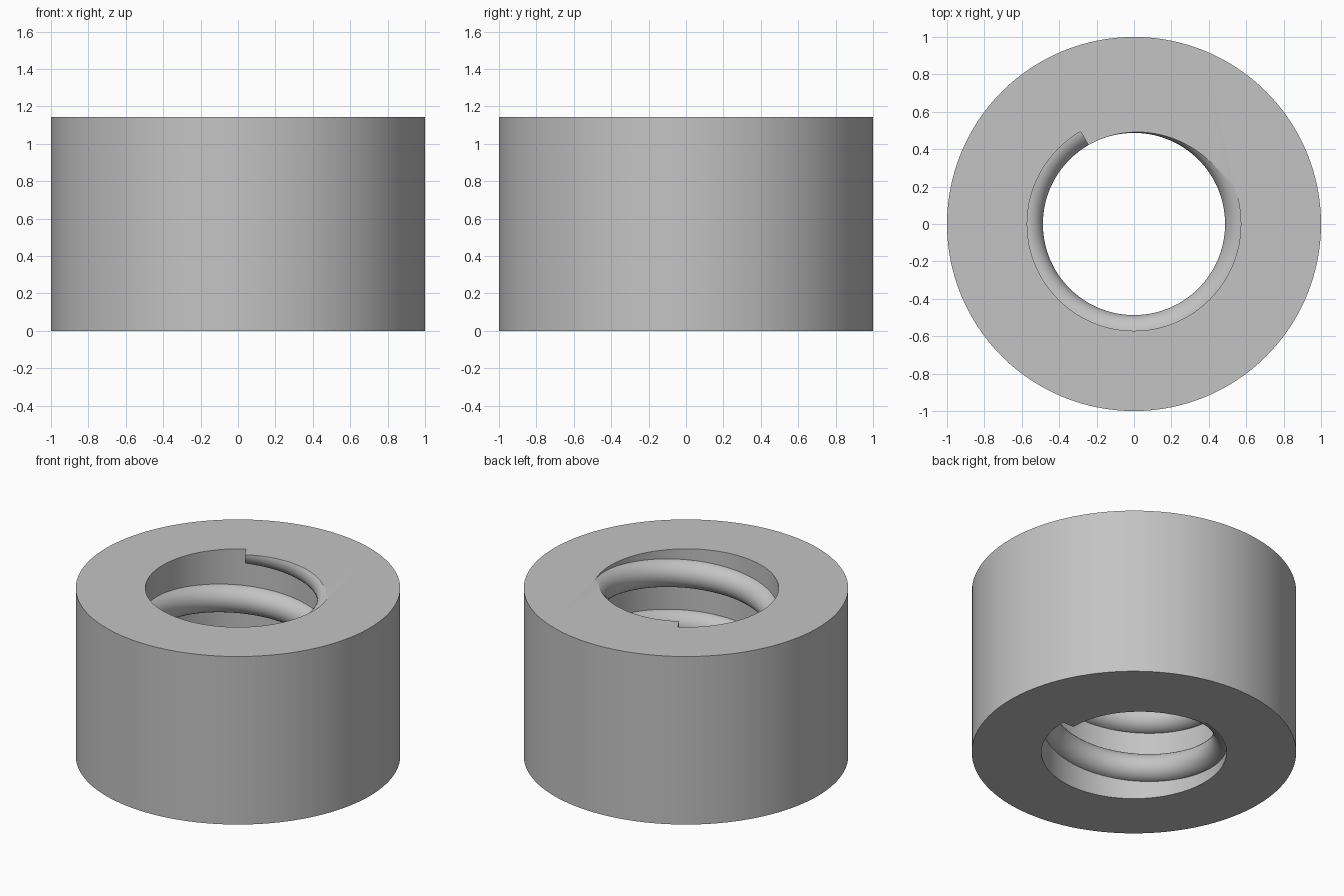
import bpy, bmesh
from math import radians, cos, sin, tau

if "Cube" in bpy.data.objects:
    bpy.data.objects.remove(bpy.data.objects["Cube"], do_unlink=True)

HEIGHT, OUTER, BORE = 1.143, 1.0, 0.571
TURNS = 10 / 3                    # turns of thread over the height
PITCH = HEIGHT / TURNS
ROPE_R, ROPE_C = 0.0934, 0.58     # thread section radius and its centre distance
STEPS, SIDES = 400, 32

grey = bpy.data.materials.new("plain grey")
grey.use_nodes = True
colour = (0.55, 0.55, 0.55, 1)
grey.diffuse_color = colour
grey.node_tree.nodes["Principled BSDF"].inputs["Base Color"].default_value = colour


def cylinder(name, radius, low, high):
    bpy.ops.mesh.primitive_cylinder_add(vertices=128, radius=radius, depth=high - low,
                                        location=(0, 0, (low + high) / 2))
    obj = bpy.context.object
    obj.name = name
    obj.data.materials.append(grey)
    return obj


def helical_thread(name):
    bm = bmesh.new()
    rings = []
    for i in range(STEPS + 1):
        turn = TURNS * i / STEPS
        a = turn * tau
        ring = []
        for j in range(SIDES):
            t = (j + 0.5) * tau / SIDES
            r = ROPE_C + ROPE_R * cos(t)
            ring.append(bm.verts.new((r * cos(a), r * sin(a), PITCH * turn + ROPE_R * sin(t))))
        rings.append(ring)
    for a, b in zip(rings, rings[1:]):
        for j in range(SIDES):
            k = (j + 1) % SIDES
            bm.faces.new((a[j], a[k], b[k], b[j]))
    bm.faces.new(rings[0])
    bm.faces.new(rings[-1])
    bmesh.ops.recalc_face_normals(bm, faces=bm.faces)
    mesh = bpy.data.meshes.new(name)
    bm.to_mesh(mesh)
    bm.free()
    mesh.materials.append(grey)
    obj = bpy.data.objects.new(name, mesh)
    bpy.context.collection.objects.link(obj)
    return obj


def combine(target, other, operation):
    mod = target.modifiers.new(operation.lower(), "BOOLEAN")
    mod.operation, mod.solver, mod.object = operation, "EXACT", other
    bpy.context.view_layer.objects.active = target
    bpy.ops.object.modifier_apply(modifier=mod.name)
    bpy.data.objects.remove(other, do_unlink=True)


# Sleeve with a plain bore, left over-long for trimming
nut = cylinder("threaded_nut", OUTER, -0.3, HEIGHT + 0.3)
combine(nut, cylinder("bore_cutter", BORE, -0.5, HEIGHT + 0.5), "DIFFERENCE")

# Rounded internal thread, then both ends trimmed flat
combine(nut, helical_thread("round_thread"), "UNION")
combine(nut, cylinder("trim_slab", 1.5, 0, HEIGHT), "INTERSECT")

bpy.ops.object.select_all(action="DESELECT")
nut.select_set(True)
bpy.context.view_layer.objects.active = nut
bpy.ops.object.shade_smooth_by_angle(angle=radians(30))
